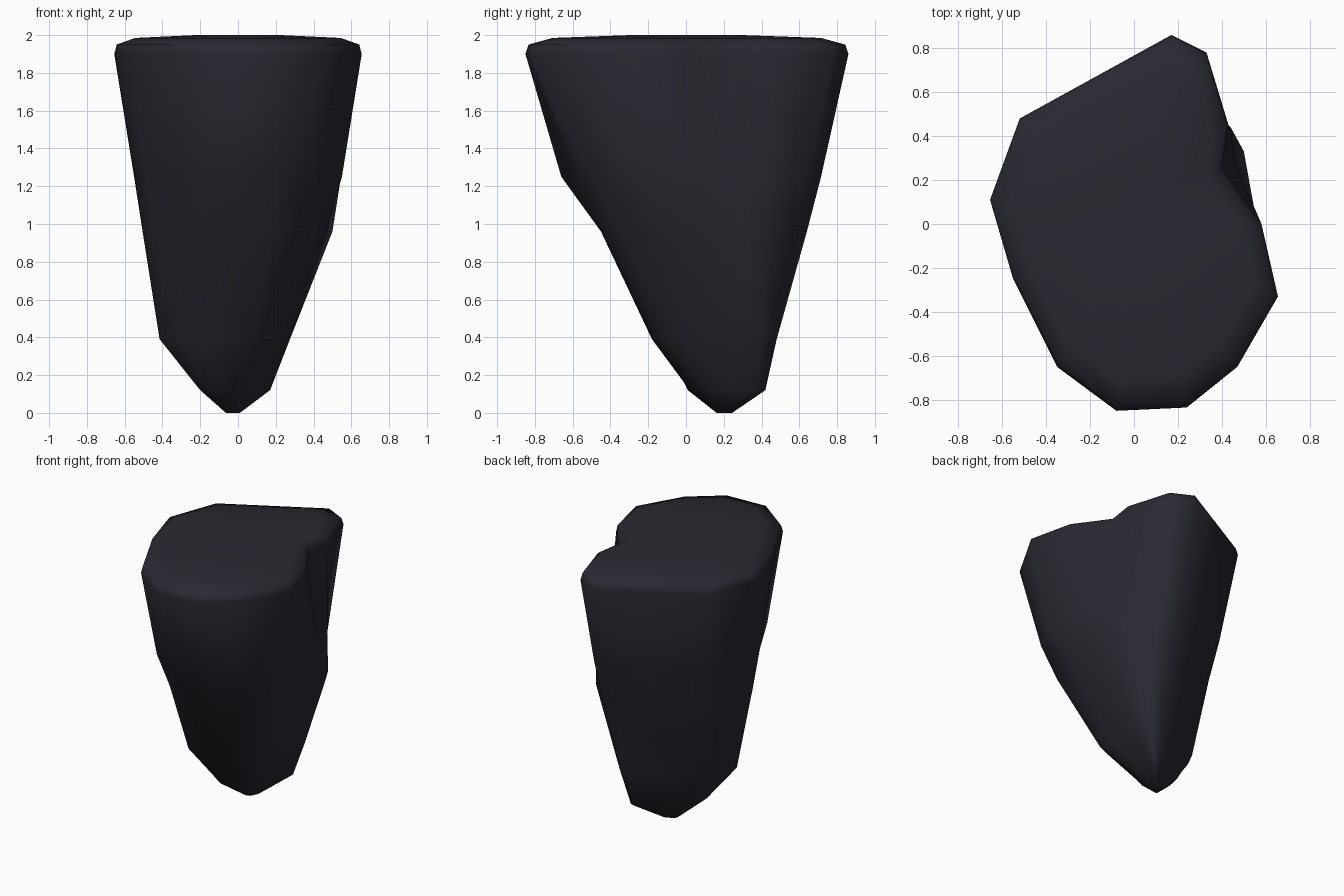
import bpy, bmesh, math

if "Cube" in bpy.data.objects:
    bpy.data.objects.remove(bpy.data.objects["Cube"])

# Cross-sections sharing the same 13 corners (clockwise from the back)
rim = [(.17, .86), (.33, .78), (.43, .45), (.40, .25), (.58, 0), (.655, -.33), (.47, -.65),
       (.24, -.835), (-.08, -.85), (-.35, -.65), (-.55, -.25), (-.655, .11), (-.52, .48)]
upper = [(.17, .715), (.30, .66), (.44, .43), (.455, .29), (.545, .08), (.55, -.26), (.43, -.47),
         (.21, -.57), (-.08, -.66), (-.31, -.52), (-.49, -.18), (-.55, .10), (-.455, .36)]
middle = [(.16, .64), (.28, .59), (.44, .44), (.50, .33), (.47, .14), (.42, -.12), (.38, -.36),
          (.18, -.44), (-.08, -.45), (-.30, -.38), (-.465, -.13), (-.505, .08), (-.42, .29)]
lower = [(.15, .48), (.23, .46), (.275, .40), (.27, .30), (.25, .16), (.23, .01), (.20, -.12),
         (.08, -.17), (-.13, -.18), (-.32, -.13), (-.415, -.01), (-.41, .08), (-.355, .19)]
base = [(.13, .42), (.17, .41), (.17, .38), (.16, .33), (.13, .27), (.09, .18), (.06, .11),
        (.01, .05), (-.06, .02), (-.15, .01), (-.20, .04), (-.20, .14), (-.18, .24)]


def scaled(ring, s, cx=0.0, cy=0.0):
    return [(cx + (x - cx) * s, cy + (y - cy) * s) for x, y in ring]


# Tip, tapering body, and softly rounded flat top
sections = [(scaled(base, .2, -.03, .2), 0.0), (base, .12), (lower, .39), (middle, .96),
            (upper, 1.25), (rim, 1.90), (scaled(rim, .98), 1.95), (scaled(rim, .83), 1.985),
            (scaled(rim, .35), 2.0)]

bm = bmesh.new()
rings = [[bm.verts.new((x, y, z)) for x, y in ring] for ring, z in sections]
n = len(rim)
for a, b in zip(rings, rings[1:]):
    for i in range(n):
        j = (i + 1) % n
        bm.faces.new((a[i], a[j], b[j], b[i]))
bm.faces.new(rings[0])
bm.faces.new(rings[-1])
bmesh.ops.recalc_face_normals(bm, faces=bm.faces)

mesh = bpy.data.meshes.new("rock")
bm.to_mesh(mesh)
bm.free()
rock = bpy.data.objects.new("rock", mesh)
bpy.context.collection.objects.link(rock)

# Single dark slate colour
slate = bpy.data.materials.new("dark slate")
slate.diffuse_color = (.022, .022, .032, 1)
slate.use_nodes = True
slate.node_tree.nodes["Principled BSDF"].inputs["Base Color"].default_value = slate.diffuse_color
mesh.materials.append(slate)

bpy.context.view_layer.objects.active = rock
rock.select_set(True)
bpy.ops.object.shade_smooth_by_angle(angle=math.radians(60))
